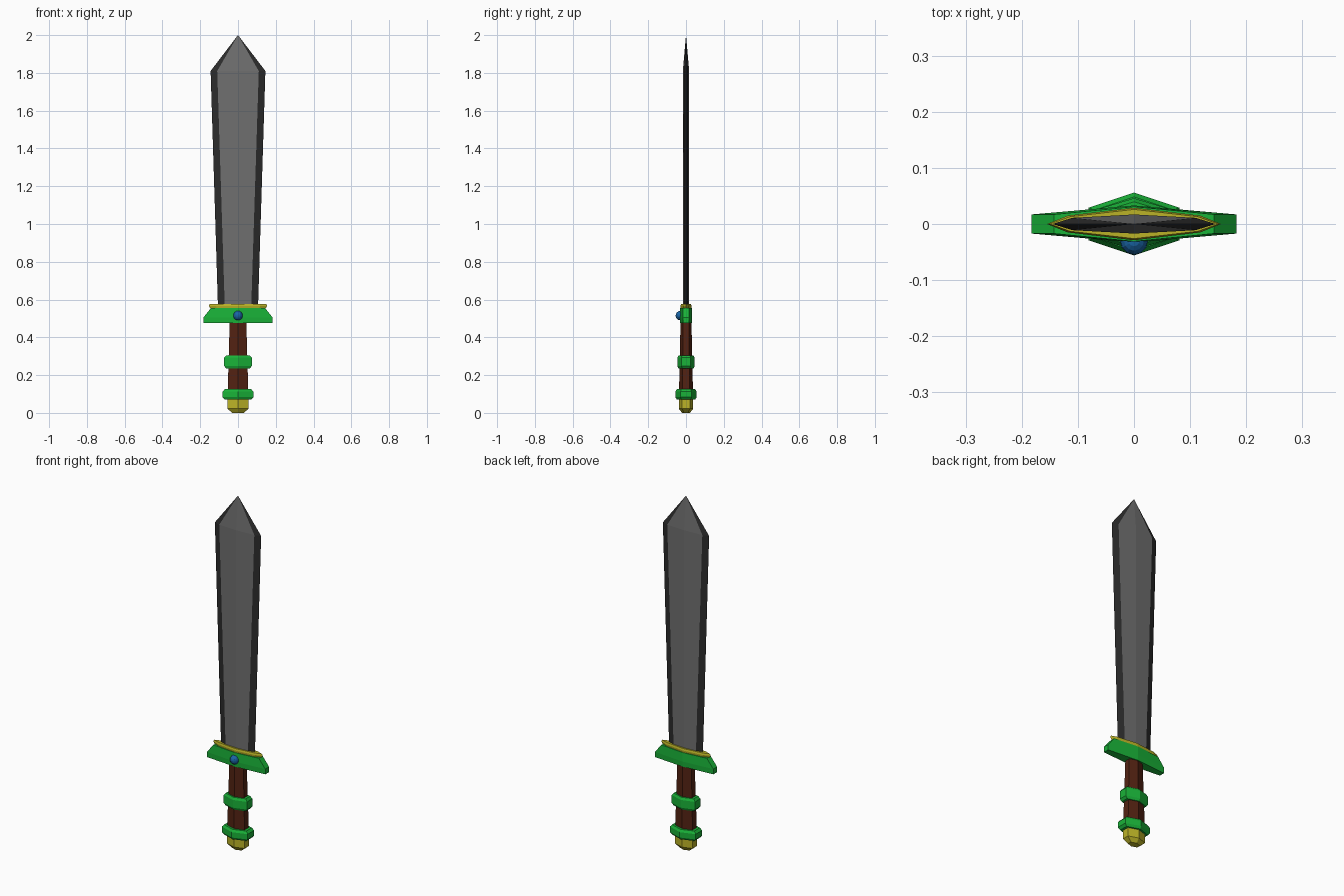
import bpy, bmesh

if "Cube" in bpy.data.objects:
    bpy.data.objects.remove(bpy.data.objects["Cube"])


def material(name, rgb):
    m = bpy.data.materials.new(name)
    m.diffuse_color = (*rgb, 1)
    m.use_nodes = True
    m.node_tree.nodes["Principled BSDF"].inputs["Base Color"].default_value = m.diffuse_color
    return m


green = material("green", (0.01, 0.45, 0.04))
gold = material("gold", (0.50, 0.45, 0.02))
brown = material("brown", (0.085, 0.016, 0.006))
blue = material("blue", (0.01, 0.13, 0.38))
steel = material("steel", (0.16, 0.16, 0.16))
dark_steel = material("dark_steel", (0.025, 0.025, 0.025))


def outline(quarter):
    """Mirror points running from the +x side to the +y ridge into a closed loop."""
    pts = list(quarter)
    pts += [(-x, y) for x, y in reversed(quarter) if x]
    pts += [(x, -y) for x, y in reversed(pts) if y]
    return pts


def loft(name, levels, mats, tip=None):
    """Skin a stack of (z, quarter outline) levels, optionally ending in a tip point."""
    bm = bmesh.new()
    rings = [[bm.verts.new((x, y, z)) for x, y in outline(q)] for z, q in levels]
    n = len(rings[0])
    for a, b in zip(rings, rings[1:]):
        for i in range(n):
            j = (i + 1) % n
            bm.faces.new((a[i], a[j], b[j], b[i]))
    bm.faces.new(rings[0][::-1])
    if tip is None:
        bm.faces.new(rings[-1])
    else:
        v = bm.verts.new((0, 0, tip))
        for i in range(n):
            bm.faces.new((rings[-1][i], rings[-1][(i + 1) % n], v))
    bmesh.ops.recalc_face_normals(bm, faces=bm.faces)
    mesh = bpy.data.meshes.new(name)
    bm.to_mesh(mesh)
    bm.free()
    ob = bpy.data.objects.new(name, mesh)
    bpy.context.collection.objects.link(ob)
    for m in mats:
        mesh.materials.append(m)
    return ob


def hexa(half_width, side, ridge):
    return [(half_width, side), (0, ridge)]


# Blade: ridged flats with dark ground edges, meeting at the point
blade = loft("blade", [
    (0.56, [(0.106, 0), (0.070, 0.011), (0, 0.016)]),
    (1.81, [(0.145, 0), (0.110, 0.011), (0, 0.017)]),
], [steel, dark_steel], tip=2.0)
for p in blade.data.polygons:
    xs = [abs(blade.data.vertices[i].co.x) for i in p.vertices]
    if len(xs) < 5 and max(xs) > 0.12 and min(x for x in xs if x > 0) > 0.06:
        p.material_index = 1

# Gold collar between blade and guard
loft("collar", [
    (0.550, [(0.143, 0), (0.110, 0.014), (0, 0.027)]),
    (0.566, [(0.155, 0), (0.118, 0.015), (0, 0.029)]),
    (0.576, [(0.150, 0), (0.114, 0.013), (0, 0.026)]),
], [gold])

# Guard with sloping shoulders
loft("guard", [
    (0.475, hexa(0.183, 0.016, 0.031)),
    (0.505, hexa(0.183, 0.017, 0.033)),
    (0.555, hexa(0.143, 0.017, 0.031)),
], [green])

# Tapered wooden grip
loft("grip", [
    (0.06, hexa(0.056, 0.020, 0.038)),
    (0.48, hexa(0.044, 0.015, 0.029)),
], [brown])

# Chamfered bands around the grip
for name, z0, z1, w, s, r in (("middle_band", 0.235, 0.305, 0.073, 0.024, 0.046),
                              ("lower_band", 0.070, 0.126, 0.081, 0.029, 0.056)):
    c, k = 0.013, 0.86
    loft(name, [(z0, hexa(w * k, s * k, r * k)), (z0 + c, hexa(w, s, r)),
                (z1 - c, hexa(w, s, r)), (z1, hexa(w * k, s * k, r * k))], [green])

# Pommel
loft("pommel", [
    (0.0, hexa(0.030, 0.011, 0.021)),
    (0.022, hexa(0.056, 0.020, 0.038)),
    (0.075, hexa(0.056, 0.020, 0.038)),
], [gold])

# Gem on the front of the guard
bpy.ops.mesh.primitive_uv_sphere_add(segments=12, ring_count=8, radius=0.025,
                                     location=(0, -0.030, 0.515))
gem = bpy.context.object
gem.name = "gem"
gem.data.materials.append(blue)
